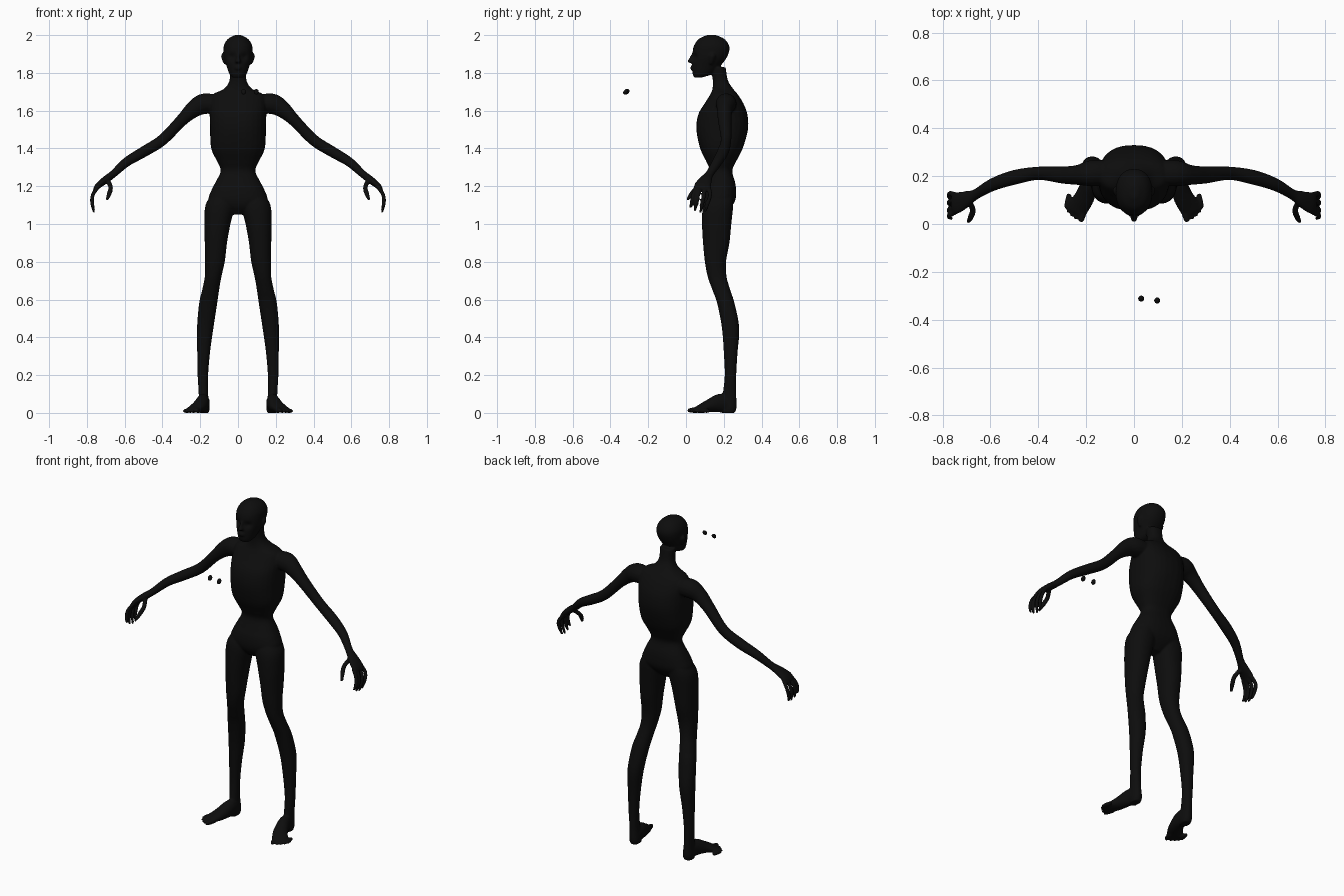
import bpy, bmesh, math
from mathutils import Vector

if "Cube" in bpy.data.objects:
    bpy.data.objects.remove(bpy.data.objects["Cube"])

black = bpy.data.materials.new("near_black")
black.use_nodes = True
black.diffuse_color = (0.004, 0.004, 0.004, 1)
black.node_tree.nodes["Principled BSDF"].inputs["Base Color"].default_value = (0.004, 0.004, 0.004, 1)

X, Y, Z = Vector((1, 0, 0)), Vector((0, 1, 0)), Vector((0, 0, 1))
bm = bmesh.new()


def smooth_keys(keys, steps=5):
    """Catmull-Rom interpolation of equal-length tuples."""
    out = []
    for i in range(len(keys) - 1):
        a, b = keys[max(i - 1, 0)], keys[i]
        c, d = keys[i + 1], keys[min(i + 2, len(keys) - 1)]
        for s in range(steps):
            t = s / steps
            out.append([q + t / 2 * (r - p + t * (2 * p - 5 * q + 4 * r - w + t * (3 * (q - r) + w - p)))
                        for p, q, r, w in zip(a, b, c, d)])
    return out + [list(keys[-1])]


def skin(rings, side):
    """Bridge rings of points into a closed tube."""
    loops = [[bm.verts.new((p.x * side, p.y, p.z)) for p in ring] for ring in rings]
    n = len(loops[0])
    for lo, hi in zip(loops, loops[1:]):
        for i in range(n):
            bm.faces.new((lo[i], lo[(i + 1) % n], hi[(i + 1) % n], hi[i]))
    bm.faces.new(loops[0])
    bm.faces.new(loops[-1])
    return [v for loop in loops for v in loop]


def ring(center, a, b, power=2.0, n=28):
    pts = []
    for i in range(n):
        c, s = math.cos(math.tau * i / n), math.sin(math.tau * i / n)
        pts.append(center + a * math.copysign(abs(c) ** (2 / power), c)
                   + b * math.copysign(abs(s) ** (2 / power), s))
    return pts


def slabs(keys, side=1, power=2.0):
    """Upright form from (z, x0, x1, front, back) sections."""
    return skin([ring(Vector(((x0 + x1) / 2, (y0 + y1) / 2, z)), X * (x1 - x0) / 2, Y * (y1 - y0) / 2, power)
                 for z, x0, x1, y0, y1 in smooth_keys(keys)], side)


def tube(keys, side=1, ref=Y):
    """Limb from (x, y, z, ra, rb) keys, rings square to the path."""
    path = smooth_keys(keys)
    rings = []
    for i, (x, y, z, ra, rb) in enumerate(path):
        t = (Vector(path[min(i + 1, len(path) - 1)][:3]) - Vector(path[max(i - 1, 0)][:3])).normalized()
        a = ref.cross(t).normalized()
        rings.append(ring(Vector((x, y, z)), a * ra, t.cross(a) * rb, n=16))
    skin(rings, side)


def digit(points, r, side, ref=Y):
    """Finger or toe with a rounded tip."""
    keys = [(*p, r, r) for p in points]
    keys[-1] = (*points[-1], r * 0.6, r * 0.6)
    tube(keys, side, ref)


# Torso and neck
torso = [(1.05, .04, .13, .20), (1.09, .11, .10, .24), (1.13, .155, .09, .262), (1.18, .14, .095, .265),
         (1.22, .12, .11, .26), (1.28, .092, .127, .245), (1.33, .11, .108, .265), (1.4, .142, .075, .3),
         (1.5, .148, .055, .328), (1.58, .15, .065, .325), (1.64, .15, .1, .303), (1.685, .135, .128, .275),
         (1.715, .075, .14, .25), (1.76, .045, .142, .222), (1.83, .045, .13, .21)]
slabs([(z, -w, w, f, b) for z, w, f, b in torso], power=2.4)

# Head with sunken eye sockets
head = [(1.775, .028, .045, .08), (1.795, .046, .035, .14), (1.84, .062, .032, .185), (1.88, .074, .034, .215),
        (1.92, .077, .036, .23), (1.95, .073, .045, .226), (1.98, .053, .068, .203), (2.0, .018, .11, .16)]
for v in slabs([(z, -w, w, f, b) for z, w, f, b in head], power=2.2):
    if v.co.y < .12:
        d2 = (abs(v.co.x) - .032) ** 2 + (v.co.z - 1.885) ** 2
        v.co.y += .016 * math.exp(-d2 / .0003)

# Nose and lips
slabs([(1.853, -.014, .014, .016, .06), (1.862, -.016, .016, .008, .06),
       (1.88, -.01, .01, .018, .06), (1.905, -.008, .008, .032, .06)])
slabs([(1.815, -.018, .018, .028, .07), (1.825, -.024, .024, .022, .07), (1.837, -.018, .018, .026, .07)])

for side in (1, -1):
    # Ear
    slabs([(1.845, .055, .074, .125, .14), (1.865, .055, .083, .12, .15),
           (1.89, .055, .09, .12, .158), (1.905, .055, .082, .13, .15)], side)

    # Arm and palm
    tube([(.09, .215, 1.63, .045, .05), (.175, .212, 1.637, .055, .055), (.235, .205, 1.607, .045, .042),
          (.3, .205, 1.547, .032, .036), (.4, .212, 1.445, .03, .028), (.5, .195, 1.382, .029, .031),
          (.59, .165, 1.328, .025, .027), (.66, .125, 1.265, .02, .022), (.7, .105, 1.235, .02, .034),
          (.74, .088, 1.203, .016, .045), (.757, .082, 1.18, .012, .038)], side)

    # Fingers curling down, and thumb
    for base, mid, tip, drop in ((.12, .128, .102, 1.065), (.097, .095, .076, 1.06),
                                 (.074, .064, .046, 1.068), (.054, .038, .022, 1.085)):
        digit([(.738, base, 1.2), (.768, mid, 1.155), (.772, (mid + tip) / 2, 1.11), (.762, tip, drop)],
              .0105, side)
    digit([(.69, .095, 1.23), (.674, .06, 1.195), (.682, .03, 1.16), (.694, .008, 1.128)], .0125, side)

    # Leg
    slabs([(1.17, .03, .13, .12, .25), (1.1, .018, .172, .09, .25), (1.0, .04, .178, .085, .24),
           (.9, .058, .176, .09, .23), (.8, .07, .175, .1, .212), (.72, .088, .176, .115, .215),
           (.65, .1, .19, .14, .235), (.58, .11, .206, .165, .257), (.45, .13, .217, .19, .282),
           (.32, .148, .216, .2, .273), (.2, .158, .214, .205, .266), (.1, .158, .208, .195, .266),
           (.03, .15, .21, .19, .268), (.0, .155, .205, .19, .258)], side, power=2.2)

    # Foot
    tube([(.18, .25, .032, .026, .03), (.183, .19, .052, .034, .05), (.203, .12, .036, .041, .034),
          (.232, .072, .02, .045, .019), (.248, .048, .013, .04, .012)], side, ref=Z)

    # Toes
    for i, (x, y) in enumerate(((.222, .008), (.245, .018), (.262, .032), (.276, .048), (.286, .066))):
        r = .014 if i == 0 else .0105
        digit([(x - .016, y + .06, r), (x - .006, y + .025, r), (x, y, r * .9)], r, side, ref=Z)

bmesh.ops.recalc_face_normals(bm, faces=bm.faces)
mesh = bpy.data.meshes.new("body")
bm.to_mesh(mesh)
bm.free()
body = bpy.data.objects.new("body", mesh)
bpy.context.collection.objects.link(body)
mesh.materials.append(black)

# Fuse the forms into one continuous skin
remesh = body.modifiers.new("fuse", "REMESH")
remesh.mode = "VOXEL"
remesh.voxel_size = 0.0055
remesh.use_smooth_shade = True
relax = body.modifiers.new("relax", "SMOOTH")
relax.factor = 0.5
relax.iterations = 4
bpy.context.view_layer.objects.active = body
body.select_set(True)
for name in ("fuse", "relax"):
    bpy.ops.object.modifier_apply(modifier=name)
bpy.ops.object.shade_smooth()

# Pair of small eyes floating ahead of the body
for name, x, y in (("left_eye", .097, -.32), ("right_eye", .03, -.312)):
    bpy.ops.mesh.primitive_uv_sphere_add(segments=20, ring_count=12, radius=.014, location=(x, y, 1.7))
    eye = bpy.context.object
    eye.name = name
    eye.scale = (.9, .75, 1.15)
    eye.rotation_euler = (math.radians(-35), 0, 0)
    eye.data.materials.append(black)
    bpy.ops.object.shade_smooth()
